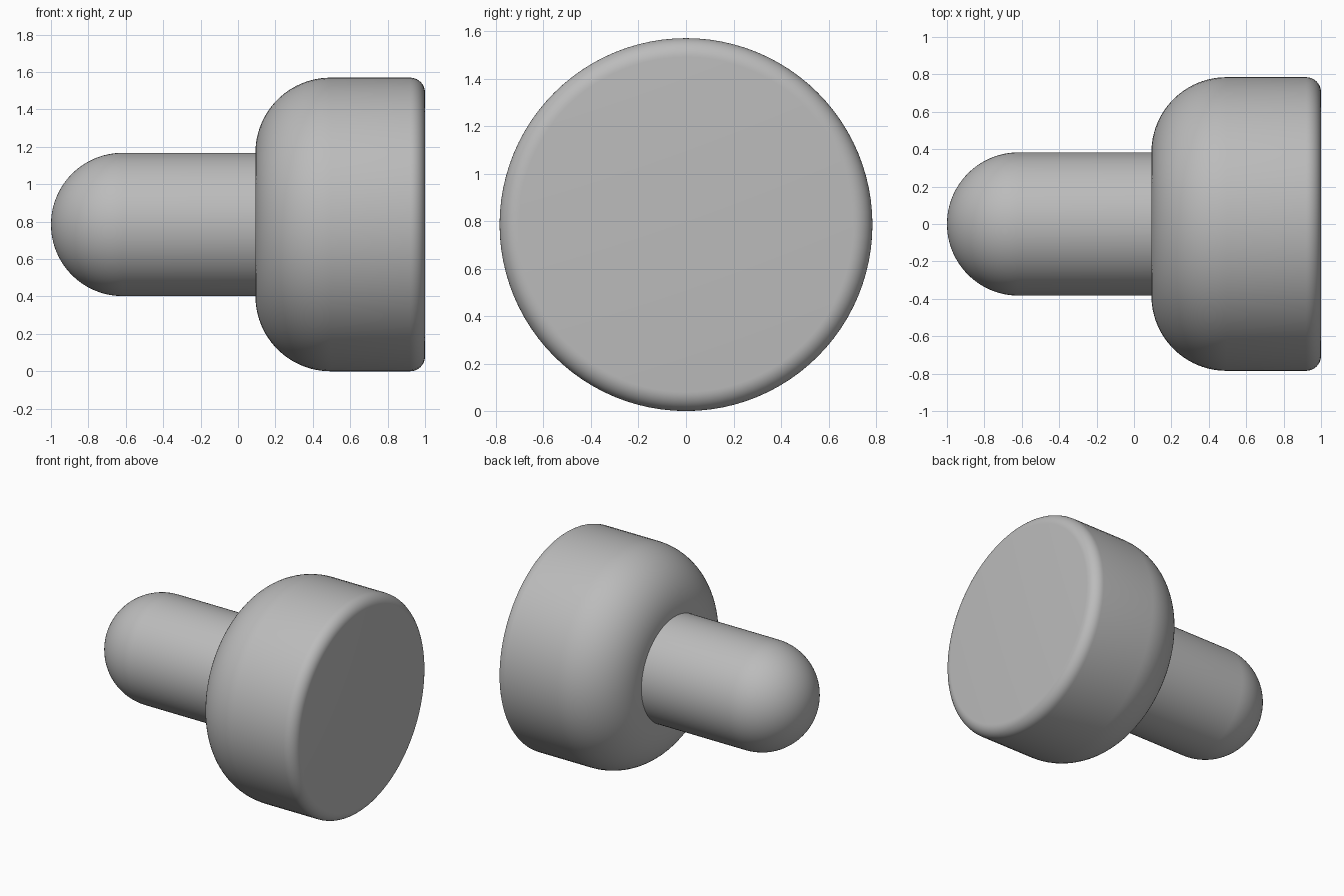
import bpy
import bmesh
from math import cos, sin, pi, radians
from mathutils import Matrix, Vector

if "Cube" in bpy.data.objects:
    bpy.data.objects.remove(bpy.data.objects["Cube"], do_unlink=True)

HEAD_R, SHANK_R = 0.785, 0.383
SEGMENTS = 96

grey = bpy.data.materials.new("plain grey")
grey.use_nodes = True
colour = (0.5, 0.5, 0.5, 1)
grey.diffuse_color = colour
grey.node_tree.nodes["Principled BSDF"].inputs["Base Color"].default_value = colour


def arc(x, r, radius, start, end, steps):
    """Profile points (x, r) along an arc, angles in degrees."""
    angles = [radians(start + (end - start) * i / steps) for i in range(steps + 1)]
    return [(x + radius * cos(a), r + radius * sin(a)) for a in angles]


def revolve(name, profile):
    """Spin a profile about the horizontal axis through the centre."""
    bm = bmesh.new()
    verts = [bm.verts.new((x, 0, max(r, 0))) for x, r in profile]
    edges = [bm.edges.new(pair) for pair in zip(verts, verts[1:])]
    bmesh.ops.spin(bm, geom=verts + edges, cent=(0, 0, 0), axis=(1, 0, 0),
                   angle=2 * pi, steps=SEGMENTS, use_duplicate=False)
    bmesh.ops.remove_doubles(bm, verts=bm.verts, dist=0.0001)
    bmesh.ops.recalc_face_normals(bm, faces=bm.faces)
    bmesh.ops.transform(bm, matrix=Matrix.Translation(Vector((0, 0, HEAD_R))), verts=bm.verts)
    mesh = bpy.data.meshes.new(name)
    bm.to_mesh(mesh)
    bm.free()
    mesh.materials.append(grey)
    obj = bpy.data.objects.new(name, mesh)
    bpy.context.collection.objects.link(obj)
    bpy.ops.object.select_all(action="DESELECT")
    obj.select_set(True)
    bpy.context.view_layer.objects.active = obj
    bpy.ops.object.shade_smooth_by_angle(angle=radians(30))


# Round-nosed shank, ending at the head's back face
back = 0.093
revolve("shank", arc(-1 + SHANK_R, 0, SHANK_R, 180, 90, 24) + [(back, SHANK_R)])

# Head with a broad rounded shoulder, a small front fillet and a flat end face
shoulder, fillet = HEAD_R - SHANK_R, 0.08
revolve("head",
        arc(back + shoulder, SHANK_R, shoulder, 180, 90, 24)
        + arc(1 - fillet, HEAD_R - fillet, fillet, 90, 0, 10)
        + [(1, 0)])
